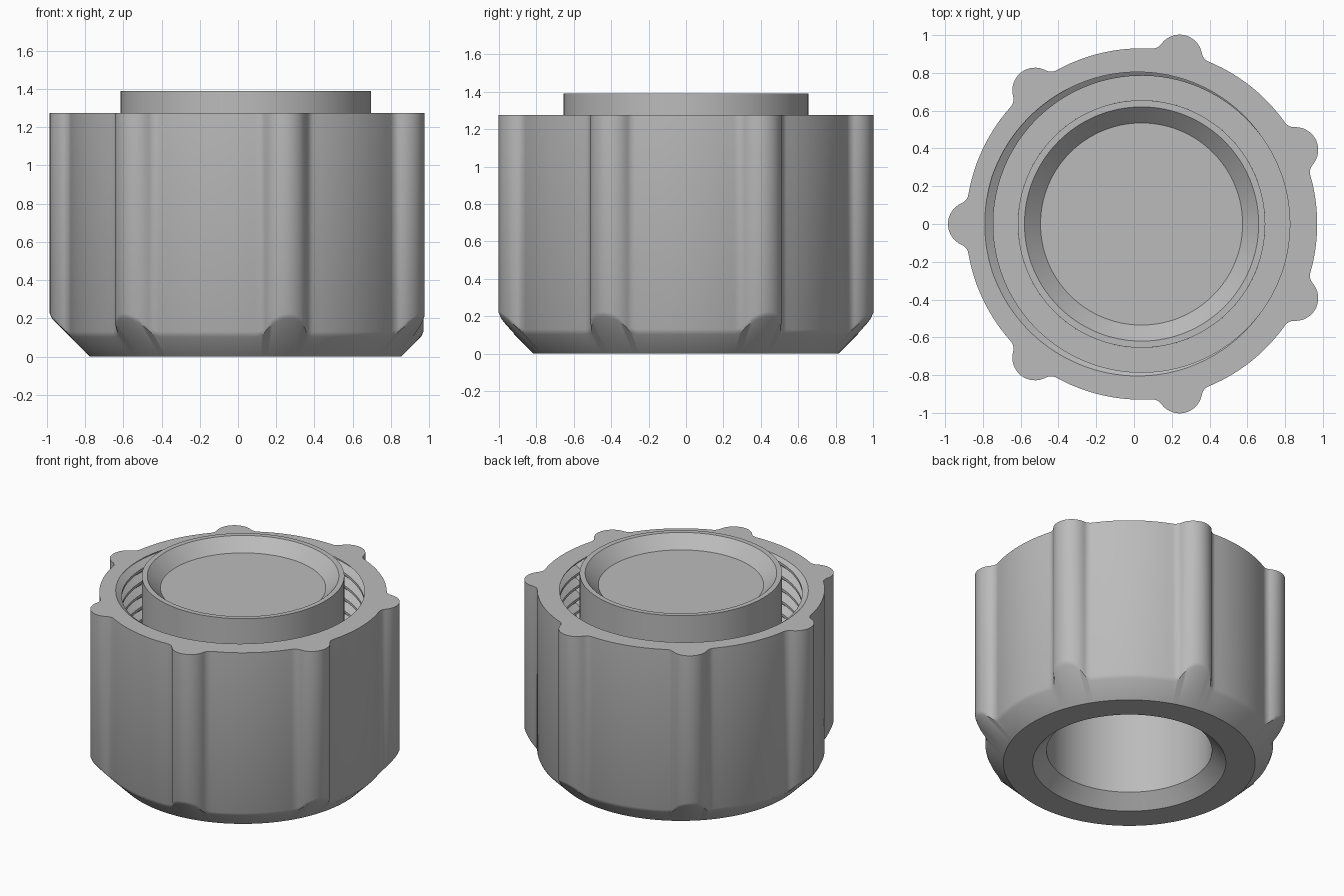
import bpy, math
from math import sin, cos, pi, tau

cube = bpy.data.objects.get("Cube")
if cube:
    bpy.data.objects.remove(cube)

CX = 0.04                                   # axis of the round parts
RIBS, BODY_R, RIB_D, RIB_R, FILLET = 7, 0.93, 0.905, 0.12, 0.06
TOP, FLOOR, FOOT_R = 1.275, 0.3, 0.815
MINOR, MAJOR, PITCH = 0.785, 0.83, 0.09

grey = bpy.data.materials.new("plain grey")
grey.use_nodes = True
grey.diffuse_color = (0.5, 0.5, 0.5, 1)
grey.node_tree.nodes["Principled BSDF"].inputs["Base Color"].default_value = (0.5, 0.5, 0.5, 1)


def sweep(name, angles, columns, angle=30):
    """Join profile columns of (radius, z) around the axis into one skin."""
    rows = len(columns[0])
    verts = [(CX + r * cos(a), r * sin(a), z)
             for a, col in zip(angles, columns) for r, z in col]
    n = len(angles)
    faces = []
    for i in range(n):
        k = (i + 1) % n
        for j in range(rows - 1):
            faces.append((i * rows + j, i * rows + j + 1, k * rows + j + 1, k * rows + j))
    # drop collapsed corners where profile points coincide
    index, points, remap = {}, [], []
    for v in verts:
        key = tuple(round(c, 5) for c in v)
        if key not in index:
            index[key] = len(points)
            points.append(v)
        remap.append(index[key])
    clean = []
    for f in faces:
        g = list(dict.fromkeys(remap[v] for v in f))
        if len(g) > 2:
            clean.append(g)
    mesh = bpy.data.meshes.new(name)
    mesh.from_pydata(points, [], clean)
    mesh.validate()
    mesh.materials.append(grey)
    obj = bpy.data.objects.new(name, mesh)
    bpy.context.collection.objects.link(obj)
    bpy.ops.object.select_all(action="DESELECT")
    obj.select_set(True)
    bpy.context.view_layer.objects.active = obj
    bpy.ops.object.shade_smooth_by_angle(angle=math.radians(angle))
    return obj


def grip_outline():
    """Polar outline of a round body with filleted half-round ribs."""
    far = BODY_R + FILLET
    reach = RIB_R + FILLET
    delta = math.acos((far**2 + RIB_D**2 - reach**2) / (2 * far * RIB_D))
    fx, fy = far * cos(delta), far * sin(delta)
    turn = math.atan2(fy, fx - RIB_D)
    half = [(RIB_D + RIB_R * cos(turn * i / 8), RIB_R * sin(turn * i / 8)) for i in range(9)]
    start, end = turn + pi, delta + pi
    for i in range(1, 8):
        a = start + (end - start) * i / 7
        half.append((fx + FILLET * cos(a), fy + FILLET * sin(a)))
    half = [(math.atan2(y, x), math.hypot(x, y)) for x, y in half]
    gap = pi / RIBS - delta
    half += [(delta + gap * i / 6, BODY_R) for i in range(1, 7)]
    sector = [(-a, r) for a, r in reversed(half[1:-1])] + half
    return [(a + pi + tau * k / RIBS, r) for k in range(RIBS) for a, r in sector]


# Internal screw thread: (fraction of pitch, radius) corners of one turn
TOOTH = [(0.0, MAJOR), (0.1, MAJOR), (0.45, MINOR), (0.65, MINOR), (1.0, MAJOR)]
PHASE = 0.05 - TOP / PITCH + 0.5


def thread_radius(a, z):
    t = (z / PITCH - a / tau + PHASE) % 1.0
    for (t0, r0), (t1, r1) in zip(TOOTH, TOOTH[1:]):
        if t <= t1:
            return r0 + (r1 - r0) * (t - t0) / (t1 - t0)
    return MAJOR


def thread_column(a):
    col = []
    for k in range(-1, 20):
        for t, r in TOOTH[:-1]:
            z = PITCH * (k + t + a / tau - PHASE % 1.0)
            z = min(max(z, FLOOR), TOP)
            col.append((thread_radius(a, z), z))
    return col


# Ribbed coupling body with threaded socket, chamfered foot and bore
outline = [(a % tau, r) for a, r in grip_outline()]
outline.sort()
columns = []
for a, r in outline:
    edge = r - FOOT_R
    columns.append([(0.655, FLOOR)] + thread_column(a) + [
        (r, TOP), (r, edge + 0.015), (r - 0.012, edge - 0.012),
        (FOOT_R, 0), (0.625, 0), (0.535, 0.09), (0.535, 1.2), (0, 1.2)])
sweep("ribbed_body", [a for a, r in outline], columns)

# Raised inner plug with a dished top
plug = [(0, 1.305), (0.535, 1.305), (0.62, 1.39), (0.655, 1.39), (0.655, FLOOR)]
sweep("inner_plug", [tau * i / 128 for i in range(128)], [plug] * 128)
